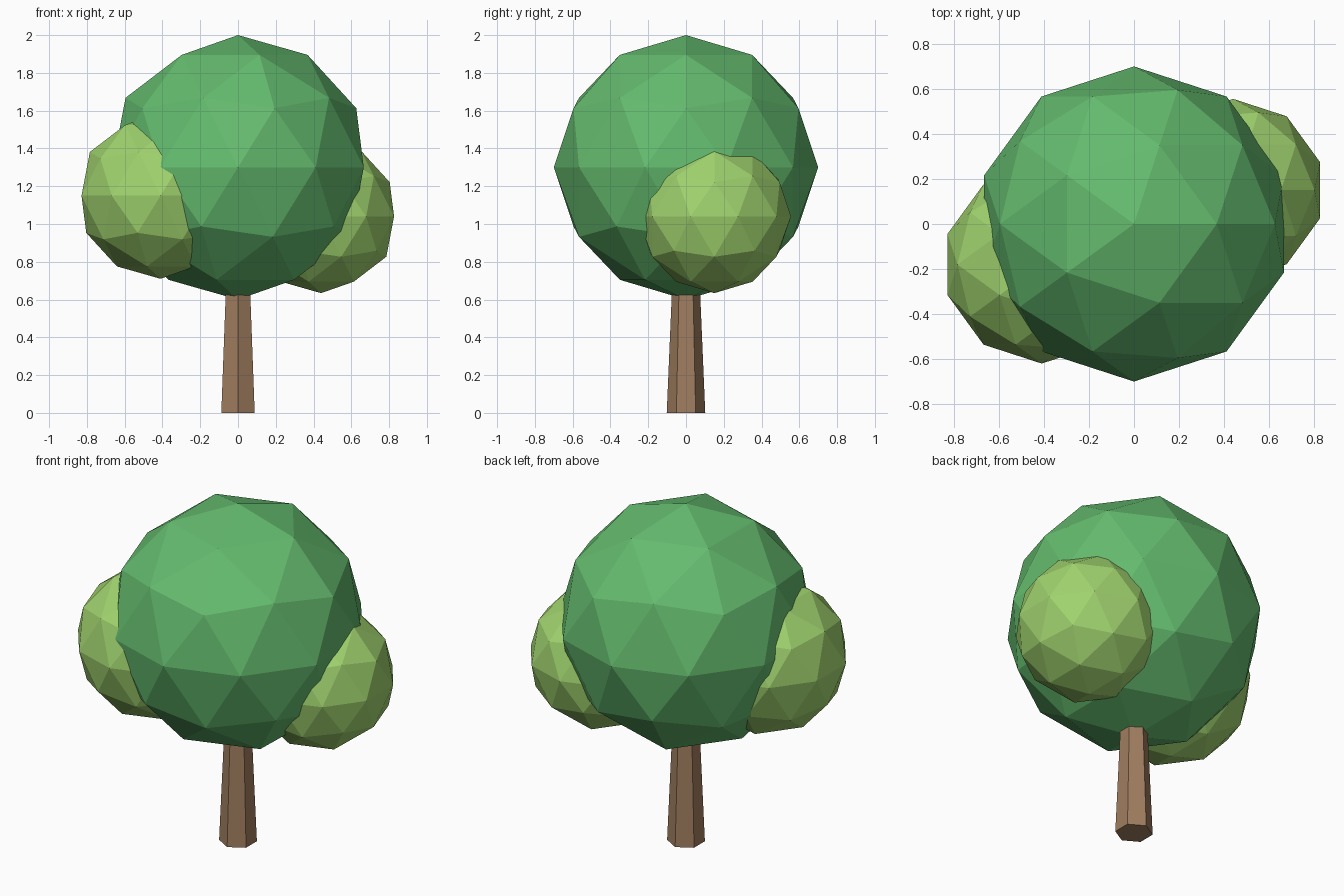
import bpy

if "Cube" in bpy.data.objects:
    bpy.data.objects.remove(bpy.data.objects["Cube"])


def material(name, rgb):
    """Flat colour from 0-255 sRGB, stored as linear."""
    lin = [((c / 255 + 0.055) / 1.055) ** 2.4 for c in rgb]
    mat = bpy.data.materials.new(name)
    mat.diffuse_color = (*lin, 1.0)
    mat.use_nodes = True
    mat.node_tree.nodes["Principled BSDF"].inputs["Base Color"].default_value = mat.diffuse_color
    return mat


def finish(name, mat):
    obj = bpy.context.object
    obj.name = name
    obj.data.materials.append(mat)


def foliage(name, radius, centre, mat):
    bpy.ops.mesh.primitive_ico_sphere_add(subdivisions=2, radius=radius, location=centre)
    finish(name, mat)


green = material("leaf green", (100, 187, 110))
lime = material("light leaf green", (160, 211, 110))
brown = material("bark brown", (160, 125, 95))

# Tapered six-sided trunk, its top buried in the crown
height = 0.75
bpy.ops.mesh.primitive_cone_add(vertices=6, radius1=0.102, radius2=0.07,
                                depth=height, location=(0, 0, height / 2))
finish("trunk", brown)

# Large crown and two smaller side clumps
foliage("crown", 0.70, (0, 0, 1.30), green)
foliage("left_clump", 0.44, (-0.41, -0.18, 1.15), lime)
foliage("right_clump", 0.406, (0.44, 0.15, 1.04), lime)
